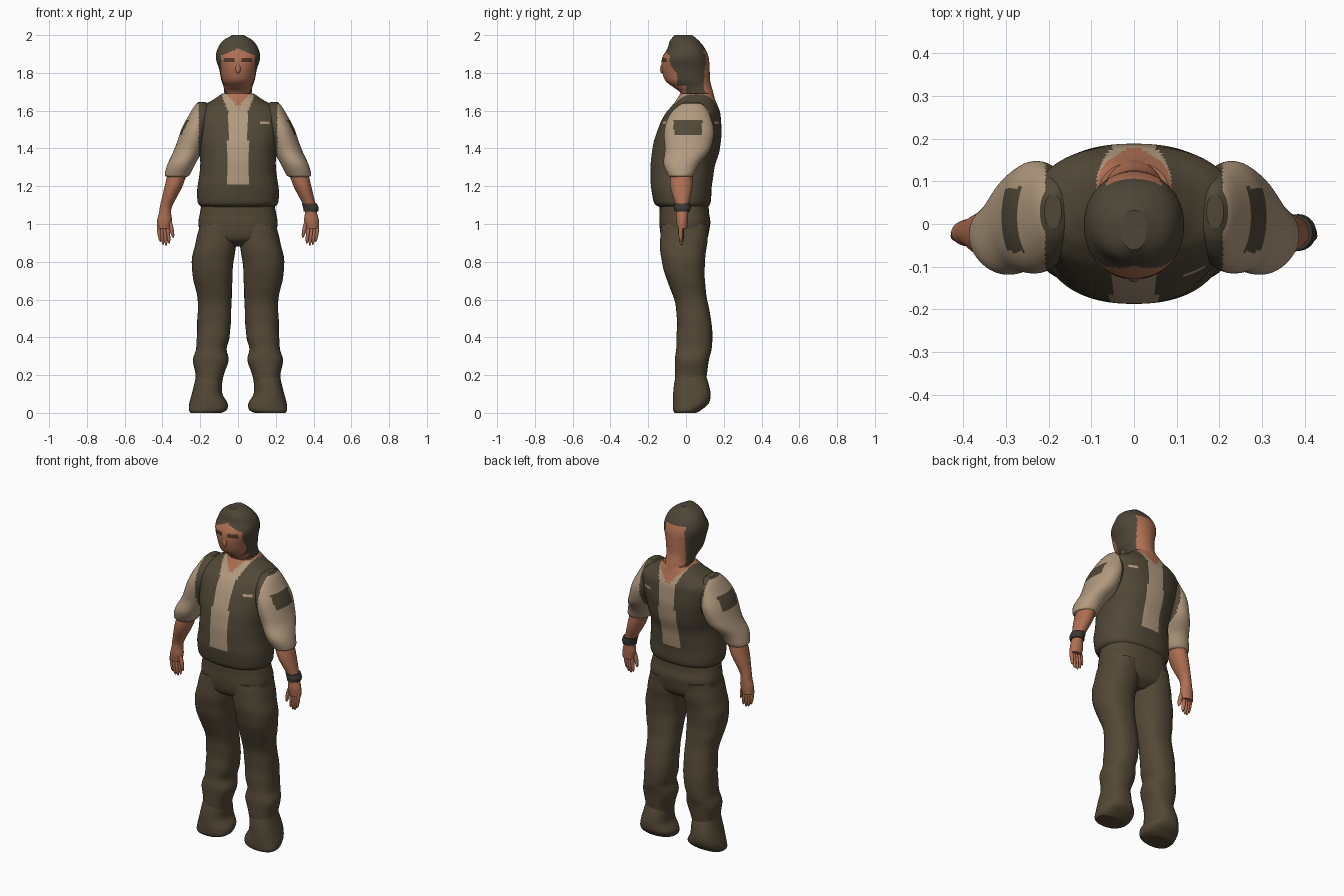
import bpy, bmesh, math
from mathutils import Vector

if "Cube" in bpy.data.objects:
    bpy.data.objects.remove(bpy.data.objects["Cube"], do_unlink=True)

COLOURS = {
    "vest_brown": (.082, .065, .038),
    "trouser_brown": (.088, .066, .037),
    "shirt_tan": (.44, .32, .21),
    "skin": (.43, .16, .085),
    "hair_brown": (.075, .06, .038),
    "watch_grey": (.045, .04, .032),
    "badge_pale": (.5, .32, .23),
    "brow_dark": (.08, .035, .02),
}
NAMES = list(COLOURS)
MATERIALS = []
for label, rgb in COLOURS.items():
    mat = bpy.data.materials.new(label)
    mat.use_nodes = True
    mat.diffuse_color = (*rgb, 1)
    shader = mat.node_tree.nodes["Principled BSDF"]
    shader.inputs["Base Color"].default_value = (*rgb, 1)
    shader.inputs["Roughness"].default_value = .8
    MATERIALS.append(mat)


def blend(a, b, c, d, t):
    """Smooth curve from b to c, guided by the neighbours a and d."""
    return b + .5 * t * (c - a + t * (2*a - 5*b + 4*c - d + t * (3*(b - c) + d - a)))


def smooth_stations(stations, steps):
    padded = [stations[0], *stations, stations[-1]]
    for i in range(len(stations) - 1):
        for k in range(steps):
            yield [blend(*values, k / steps) for values in zip(*padded[i:i + 4])]
    yield stations[-1]


def loft(name, stations, colour, side=1, power=2.0, segments=48, steps=8, folds=0):
    """Skin over level rings, each given as height, inner x, outer x, front y, back y."""
    bm = bmesh.new()
    rings = []
    for z, x0, x1, y0, y1 in smooth_stations(stations, steps):
        ring = []
        for k in range(segments):
            a = math.tau * k / segments
            c, s = math.cos(a), math.sin(a)
            swell = 1 + folds * math.sin(z * 55 + 2 * math.sin(a))
            u = math.copysign(abs(c) ** (2 / power), c) * swell
            v = math.copysign(abs(s) ** (2 / power), s) * swell
            x = (x0 + x1) / 2 + u * (x1 - x0) / 2
            y = (y0 + y1) / 2 + v * (y1 - y0) / 2
            ring.append(bm.verts.new((side * x, y, z)))
        rings.append(ring)
    for low, high in zip(rings, rings[1:]):
        for k in range(segments):
            j = (k + 1) % segments
            bm.faces.new((low[k], low[j], high[j], high[k]))
    bm.faces.new(rings[0])
    bm.faces.new(rings[-1])
    bmesh.ops.recalc_face_normals(bm, faces=bm.faces)
    for face in bm.faces:
        face.smooth = len(face.verts) == 4
        chosen = colour(face.calc_center_median()) if callable(colour) else colour
        face.material_index = NAMES.index(chosen)
    mesh = bpy.data.meshes.new(name)
    bm.to_mesh(mesh)
    bm.free()
    for mat in MATERIALS:
        mesh.materials.append(mat)
    obj = bpy.data.objects.new(name, mesh)
    bpy.context.collection.objects.link(obj)
    return obj


def centred(rows):
    """Expand height, half width, front, back into full stations."""
    return [(z, -w, w, front, back) for z, w, front, back in rows]


def blob(name, place, size, colour, tilt=(0, 0, 0)):
    bpy.ops.mesh.primitive_uv_sphere_add(segments=20, ring_count=12, location=place, rotation=tilt)
    obj = bpy.context.object
    obj.name = name
    obj.scale = size
    obj.data.materials.append(MATERIALS[NAMES.index(colour)])
    bpy.ops.object.shade_smooth()


# Colour rules
def torso_colour(p):
    x = abs(p.x)
    neckline = 1.62 if p.y < 0 else 1.59
    if p.z > neckline and x < (p.z - neckline) * .9:
        return "skin"
    if p.z > 1.21 and x < .054 + max(0, p.z - 1.6) * .4:
        return "shirt_tan"
    if .12 < p.x < .168 and abs(p.z - 1.535) < .009:
        return "badge_pale"
    if x > .215 and 1.35 < p.z < 1.63:
        return "shirt_tan"
    return "vest_brown"


def sleeve_colour(p):
    on_patch = abs(p.x) > .24 and 1.475 < p.z < 1.55 and -.065 < p.y < .085
    armhole = abs(p.x) < .208 and p.z > 1.36
    return "vest_brown" if on_patch or armhole or p.z > 1.635 else "shirt_tan"


def head_colour(p):
    x = abs(p.x)
    if p.y < -.045 and x < .088 and p.z < 1.93 - .45 * x:
        on_brow = .02 < x < .075 and abs(p.z - 1.868) < .01
        return "brow_dark" if on_brow else "skin"
    if p.y < 0 and p.z < 1.735:
        return "skin"
    if p.y > .07 and x < .064 and p.z < 1.92:
        return "skin"
    return "hair_brown"


# Torso with sleeveless vest over the shirt
loft("vest_torso", centred([
    (1.09, .19, -.14, .115),
    (1.115, .214, -.17, .13),
    (1.2, .214, -.185, .137),
    (1.3, .2, -.187, .152),
    (1.4, .208, -.178, .18),
    (1.5, .228, -.15, .188),
    (1.58, .238, -.112, .182),
    (1.62, .205, -.08, .17),
    (1.65, .145, -.055, .158),
    (1.69, .085, -.03, .143),
]), torso_colour, power=2.35, segments=112, steps=12, folds=.004)

# Hips
loft("hips", centred([
    (.88, .13, -.06, .06),
    (.92, .19, -.125, .11),
    (1, .21, -.14, .128),
    (1.06, .2, -.14, .122),
    (1.13, .19, -.14, .12),
]), "trouser_brown", power=2.4, folds=.005)

# Head and neck
loft("head", centred([
    (1.6, .06, 0, .165),
    (1.69, .072, -.028, .146),
    (1.725, .076, -.068, .136),
    (1.76, .088, -.11, .128),
    (1.82, .1, -.128, .125),
    (1.88, .117, -.126, .12),
    (1.93, .107, -.098, .1),
    (1.97, .08, -.085, .068),
    (2, .03, -.06, .032),
]), head_colour, power=2.15, segments=96)
blob("nose", (0, -.124, 1.825), (.014, .012, .028), "skin", (-.15, 0, 0))

LEG = [
    (.08, .1, .22, -.05, .1),
    (.2, .075, .225, -.058, .11),
    (.28, .05, .238, -.058, .122),
    (.34, .06, .222, -.052, .135),
    (.4, .045, .218, -.05, .14),
    (.5, .037, .215, -.048, .132),
    (.6, .034, .213, -.062, .112),
    (.7, .03, .235, -.1, .1),
    (.8, .024, .245, -.128, .1),
    (.9, .008, .225, -.138, .112),
    (1, .004, .2, -.13, .12),
]
BOOT = [
    (0, .09, .25, -.06, .055),
    (.015, .06, .26, -.068, .08),
    (.05, .055, .258, -.07, .12),
    (.1, .082, .245, -.068, .13),
    (.16, .085, .23, -.062, .118),
    (.21, .09, .22, -.05, .1),
]
SLEEVE = [
    (1.25, .27, .375, -.085, .03),
    (1.262, .255, .387, -.098, .042),
    (1.32, .225, .372, -.118, .07),
    (1.4, .18, .335, -.112, .13),
    (1.5, .15, .3, -.115, .147),
    (1.58, .14, .258, -.085, .125),
    (1.625, .15, .23, -.045, .1),
    (1.645, .17, .21, -.01, .07),
]
FOREARM = [
    (.975, .36, .428, -.046, .006),
    (1.02, .35, .428, -.052, .01),
    (1.06, .354, .418, -.052, .012),
    (1.1, .346, .412, -.055, .014),
    (1.2, .294, .388, -.083, .034),
    (1.3, .26, .365, -.08, .035),
]
WATCH = [
    (1.065, .347, .424, -.06, .02),
    (1.085, .345, .427, -.063, .023),
    (1.108, .338, .418, -.062, .022),
]

# Limbs, one set for each side
for side, word in ((1, "left"), (-1, "right")):
    loft(word + "_trouser_leg", LEG, "trouser_brown", side, 2.3, folds=.008)
    loft(word + "_boot", BOOT, "trouser_brown", side, 2.4)
    loft(word + "_sleeve", SLEEVE, sleeve_colour, side, 2.1, 72, 10, .006)
    loft(word + "_forearm", FOREARM, "skin", side)
    # Fingers hang from the palm, longest in the middle
    for k, drop in enumerate((.925, .915, .918, .935)):
        place = Vector((side * (.37 + k * .016), -.022 - k * .002, drop + .025))
        blob(f"{word}_finger_{k}", place, (.01, .012, .055), "skin", (0, side * .12, 0))
    blob(word + "_thumb", (side * .352, -.03, .975), (.011, .013, .05), "skin", (0, side * .2, 0))
loft("left_watch", WATCH, "watch_grey")
